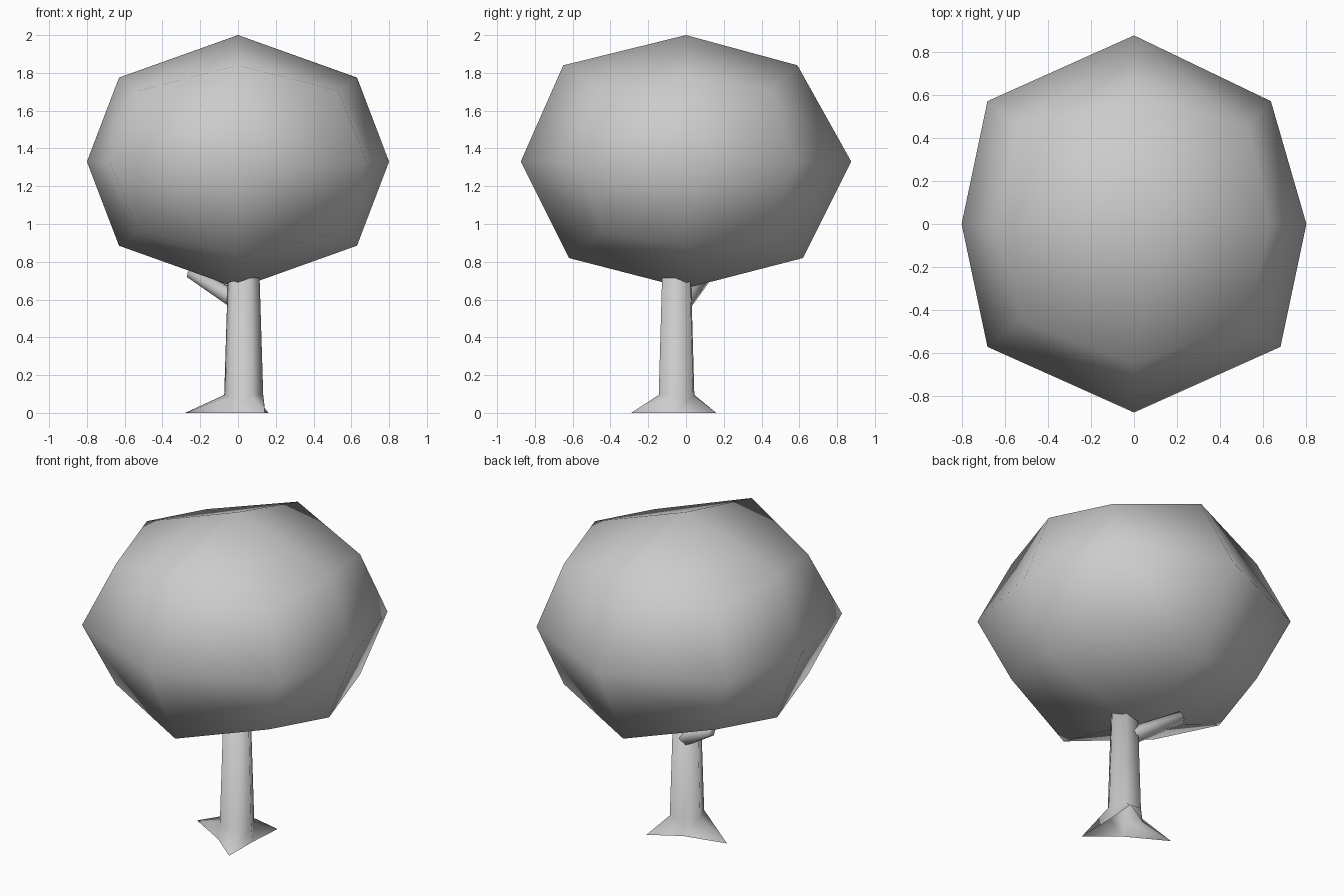
import bpy, bmesh
from math import cos, sin, radians
from mathutils import Vector

if "Cube" in bpy.data.objects:
    bpy.data.objects.remove(bpy.data.objects["Cube"])


def finish(bm, name):
    bmesh.ops.recalc_face_normals(bm, faces=bm.faces)
    me = bpy.data.meshes.new(name)
    bm.to_mesh(me)
    bm.free()
    me.polygons.foreach_set("use_smooth", [True] * len(me.polygons))
    ob = bpy.data.objects.new(name, me)
    bpy.context.collection.objects.link(ob)
    return ob


def loft(bm, rings, cap_end=True):
    loops = [[bm.verts.new(p) for p in ring] for ring in rings]
    for a, b in zip(loops, loops[1:]):
        n = len(a)
        for i in range(n):
            j = (i + 1) % n
            bm.faces.new((a[i], a[j], b[j], b[i]))
    if cap_end:
        bm.faces.new(loops[-1])


# canopy: once-divided cube, each vertex class pushed out to a rounded shape
SIZES = {
    (1, 0, 0): (0.80, 0, 0), (0, 1, 0): (0, 0.875, 0), (0, 0, 1): (0, 0, 0.67),
    (1, 1, 0): (0.68, 0.57, 0), (1, 0, 1): (0.63, 0, 0.445),
    (0, 1, 1): (0, 0.62, 0.51), (1, 1, 1): (0.53, 0.45, 0.375),
}
bm = bmesh.new()
bmesh.ops.create_cube(bm, size=2)
bmesh.ops.subdivide_edges(bm, edges=bm.edges[:], cuts=1, use_grid_fill=True)
for v in bm.verts:
    s = [round(c) for c in v.co]
    size = SIZES[tuple(abs(c) for c in s)]
    v.co = [a * b for a, b in zip(s, size)]
    # slight irregularity of the hand-shaped crown
    if s == [1, 1, 0]:
        v.co.x = 0.635
    if s[0] == 0 and s[2] == 1 and s[1]:
        v.co.y = 0.59 if s[1] > 0 else -0.65
    v.co.z += 1.33
finish(bm, "canopy")

# trunk: hexagonal tapered post flaring into three root tips, open underneath
CX, CY = 0.03, -0.05
ANGLES = [radians(a) for a in (-65, -5, 58, 115, 172, 233)]


def trunk_ring(z, radii):
    return [(CX + r * cos(a), CY + r * sin(a), z) for r, a in zip(radii, ANGLES)]


bm = bmesh.new()
loft(bm, [
    trunk_ring(0.0, [0.265, 0.115, 0.248, 0.115, 0.312, 0.115]),
    trunk_ring(0.095, [0.104] * 6),
    trunk_ring(0.80, [0.082] * 6),
])
finish(bm, "trunk")

# side branch: short tapered limb leaning to the back left
start, end = Vector((0.0, -0.01, 0.59)), Vector((-0.25, 0.12, 0.745))
q = (end - start).to_track_quat('Z', 'Y')
bm = bmesh.new()
loft(bm, [
    [c + q @ Vector((r * cos(radians(60 * i)), r * sin(radians(60 * i)), 0))
     for i in range(6)]
    for c, r in ((start, 0.05), (end, 0.034))
])
finish(bm, "branch")
